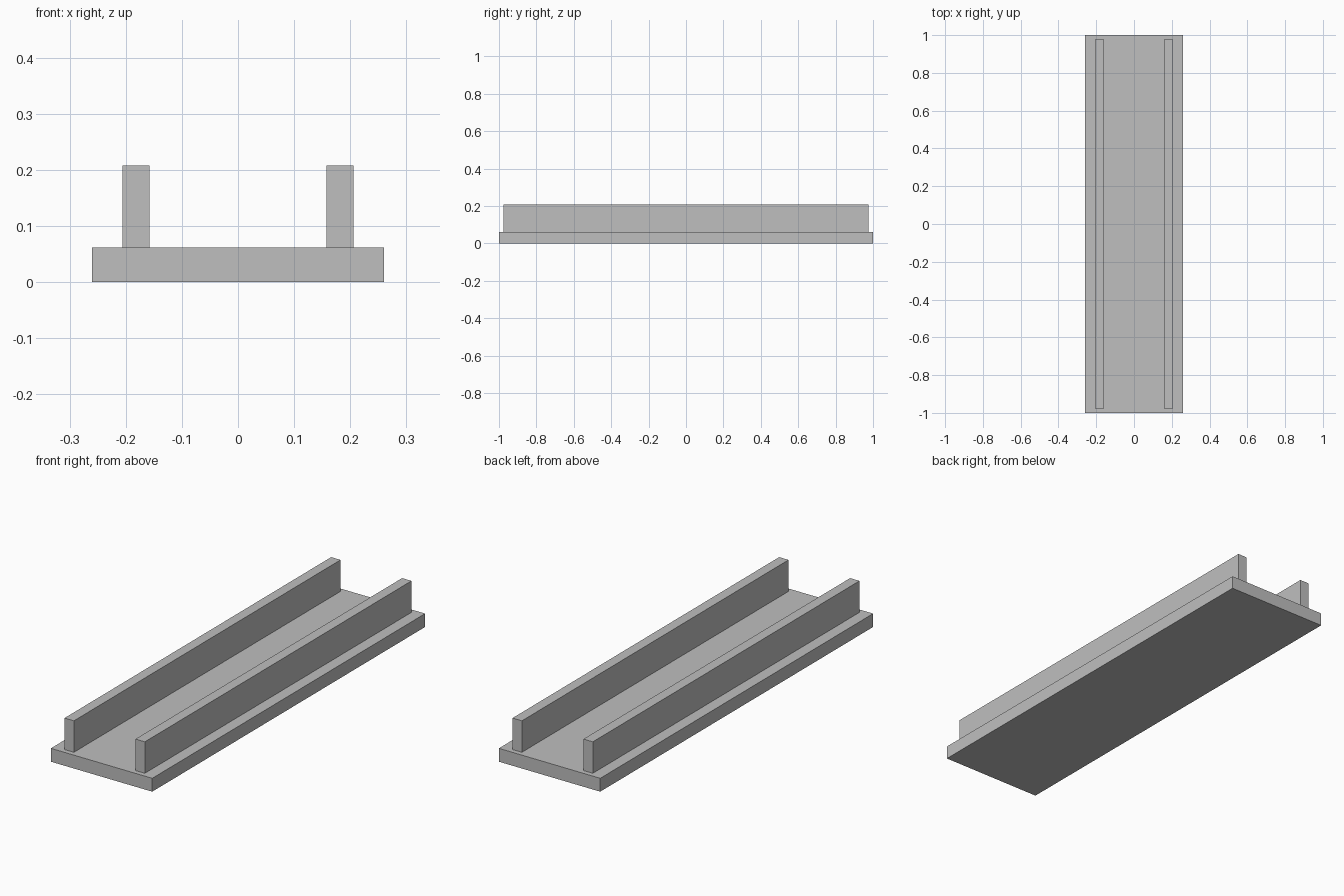
import bpy

cube = bpy.data.objects.get("Cube")
if cube:
    bpy.data.objects.remove(cube, do_unlink=True)

# Single flat grey
grey = bpy.data.materials.new("light_grey")
grey.use_nodes = True
colour = (0.52, 0.52, 0.52, 1)
grey.diffuse_color = colour
grey.node_tree.nodes["Principled BSDF"].inputs["Base Color"].default_value = colour


def box(name, x, z_low, z_high, width, length):
    """Box centred on y = 0, spanning z_low to z_high."""
    bpy.ops.mesh.primitive_cube_add(size=1, location=(x, 0, (z_low + z_high) / 2))
    obj = bpy.context.object
    obj.name = name
    obj.scale = (width, length, z_high - z_low)
    bpy.ops.object.transform_apply(location=False, rotation=False, scale=True)
    obj.data.materials.append(grey)
    return obj


BASE_TOP = 0.062
RAIL_TOP = 0.208

# Flat base plate
box("base_plate", 0, 0, BASE_TOP, 0.52, 2.0)

# Pair of upright rails resting on the plate
for side, sign in (("left", 1), ("right", -1)):
    box(side + "_rail", sign * 0.182, BASE_TOP, RAIL_TOP, 0.048, 1.954)
